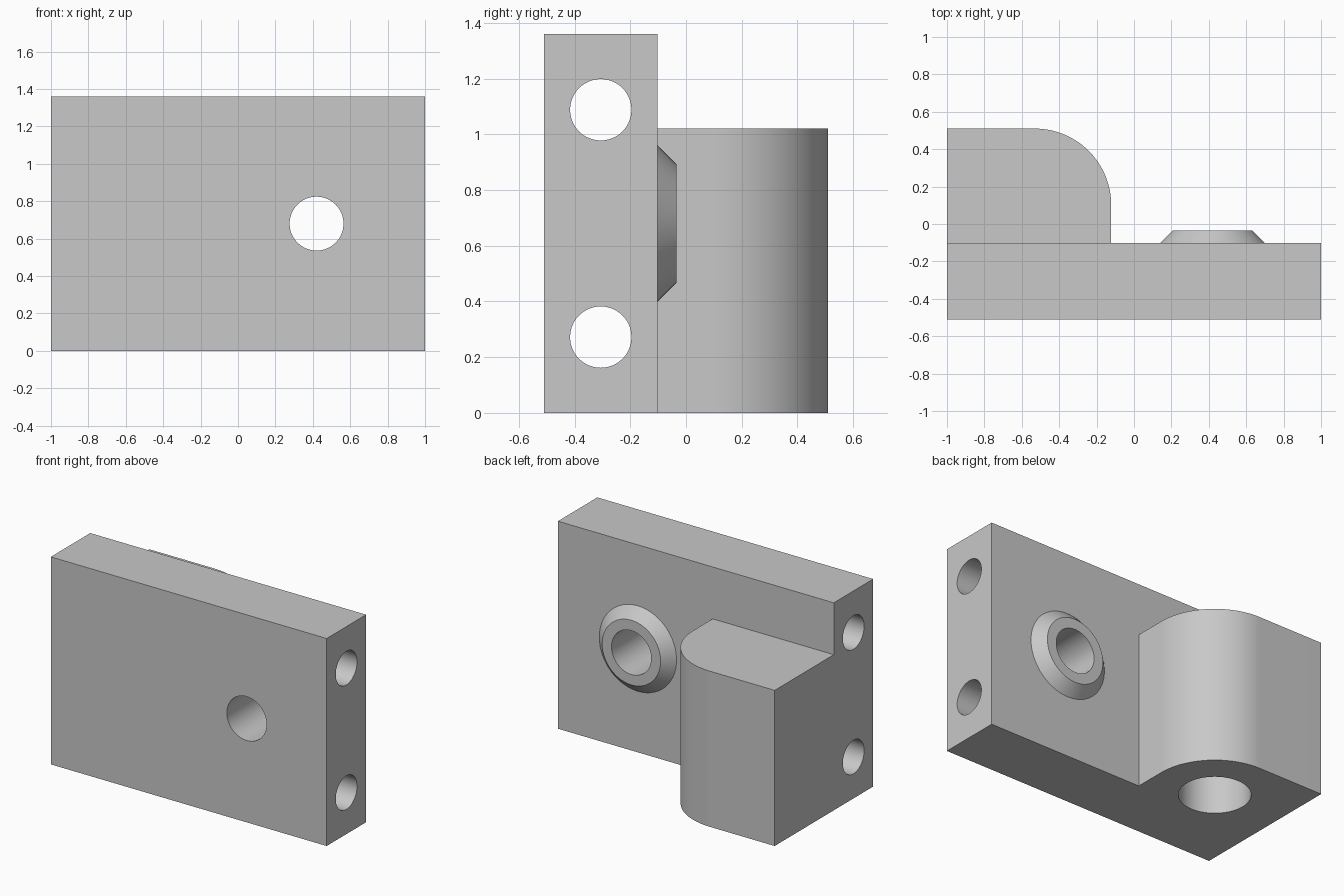
import bpy, bmesh, math
from mathutils import Matrix, Vector

if "Cube" in bpy.data.objects:
    bpy.data.objects.remove(bpy.data.objects["Cube"], do_unlink=True)

GREY = (0.58, 0.58, 0.58, 1)
grey = bpy.data.materials.new("plain grey")
grey.use_nodes = True
grey.diffuse_color = GREY
grey.node_tree.nodes["Principled BSDF"].inputs["Base Color"].default_value = GREY


def add_object(name, bm):
    bmesh.ops.recalc_face_normals(bm, faces=bm.faces)
    mesh = bpy.data.meshes.new(name)
    bm.to_mesh(mesh)
    bm.free()
    mesh.materials.append(grey)
    obj = bpy.data.objects.new(name, mesh)
    bpy.context.collection.objects.link(obj)
    return obj


def prism(name, outline, height):
    bm = bmesh.new()
    face = bm.faces.new([bm.verts.new((x, y, 0)) for x, y in outline])
    top = bmesh.ops.extrude_face_region(bm, geom=[face])["geom"]
    verts = [v for v in top if isinstance(v, bmesh.types.BMVert)]
    bmesh.ops.translate(bm, verts=verts, vec=(0, 0, height))
    return add_object(name, bm)


def cone(name, start, end, r1, r2):
    start, end = Vector(start), Vector(end)
    axis = end - start
    turn = axis.to_track_quat("Z", "Y").to_matrix().to_4x4()
    bm = bmesh.new()
    bmesh.ops.create_cone(bm, cap_ends=True, segments=96, radius1=r1, radius2=r2,
                          depth=axis.length,
                          matrix=Matrix.Translation((start + end) / 2) @ turn)
    return add_object(name, bm)


def combine(target, part, operation):
    mod = target.modifiers.new(part.name, "BOOLEAN")
    mod.operation, mod.solver, mod.object = operation, "EXACT", part
    bpy.context.view_layer.objects.active = target
    bpy.ops.object.modifier_apply(modifier=mod.name)
    bpy.data.objects.remove(part, do_unlink=True)


FRONT, FACE, BACK = -0.51, -0.102, 0.51
PIVOT_X, PIVOT_Y, ROUND = -0.53, 0.102, 0.408

# Upright plate
body = prism("hinge_bracket",
             [(-1, FRONT), (1, FRONT), (1, FACE), (-1, FACE)], 1.36)

# Knuckle block with one rounded vertical corner
arc = [(PIVOT_X + ROUND * math.cos(a), PIVOT_Y + ROUND * math.sin(a))
       for a in (math.pi / 2 * i / 32 for i in range(33))]
edge = PIVOT_X + ROUND
block = prism("knuckle_block",
              [(-1, FACE - 0.05), (edge, FACE - 0.05)] + arc + [(-1, BACK)], 1.02)
combine(body, block, "UNION")

# Tapered boss on the back face
boss = cone("boss", (0.42, FACE - 0.02, 0.68), (0.42, -0.034, 0.68), 0.3, 0.212)
combine(body, boss, "UNION")

# Holes: through the boss, lengthwise through the plate, blind pivot socket
combine(body, cone("boss_hole", (0.42, -1, 0.68), (0.42, 1, 0.68), 0.144, 0.144),
        "DIFFERENCE")
for z in (0.272, 1.088):
    combine(body, cone("long_hole", (-2, -0.306, z), (2, -0.306, z), 0.11, 0.11),
            "DIFFERENCE")
combine(body, cone("pivot_socket", (PIVOT_X, PIVOT_Y, -0.1),
                   (PIVOT_X, PIVOT_Y, 0.82), 0.213, 0.213), "DIFFERENCE")

# Smooth curved walls, sharp edges
bpy.ops.object.select_all(action="DESELECT")
body.select_set(True)
bpy.context.view_layer.objects.active = body
bpy.ops.object.shade_smooth_by_angle(angle=math.radians(25))
